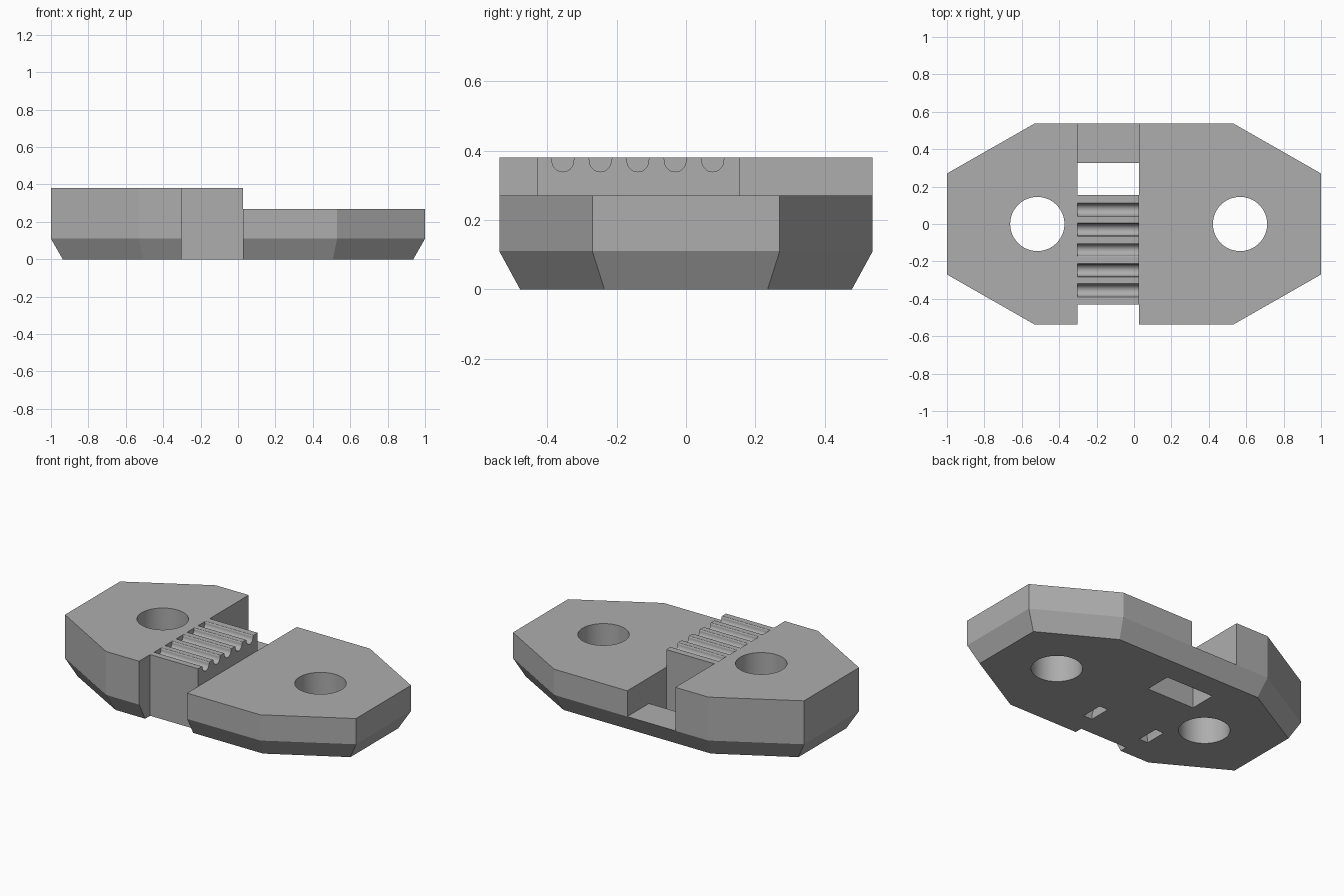
import bpy, bmesh
from math import sin, cos, pi, radians

if "Cube" in bpy.data.objects:
    bpy.data.objects.remove(bpy.data.objects["Cube"])

grey = bpy.data.materials.new("plain_grey")
grey.use_nodes = True
colour = (0.42, 0.42, 0.42, 1)
grey.diffuse_color = colour
grey.node_tree.nodes["Principled BSDF"].inputs["Base Color"].default_value = colour


def loft(name, rings):
    """Closed solid through rings of 3D points, capped at both ends."""
    bm = bmesh.new()
    loops = [[bm.verts.new(p) for p in ring] for ring in rings]
    n = len(loops[0])
    for a, b in zip(loops, loops[1:]):
        for i in range(n):
            j = (i + 1) % n
            bm.faces.new((a[i], a[j], b[j], b[i]))
    bm.faces.new(loops[0])
    bm.faces.new(loops[-1])
    bmesh.ops.recalc_face_normals(bm, faces=bm.faces)
    mesh = bpy.data.meshes.new(name)
    bm.to_mesh(mesh)
    bm.free()
    mesh.materials.append(grey)
    obj = bpy.data.objects.new(name, mesh)
    bpy.context.collection.objects.link(obj)
    return obj


def arc(cx, cy, r, start, end, n):
    angles = [radians(start + (end - start) * i / n) for i in range(n + 1)]
    return [(cx + r * cos(a), cy + r * sin(a)) for a in angles]


def box(name, x0, x1, y0, y1, z0, z1):
    return loft(name, [[(x0, y0, z), (x1, y0, z), (x1, y1, z), (x0, y1, z)] for z in (z0, z1)])


def outline(ex, ey, cx, cy, z):
    """Stretched octagon with mirrored corners."""
    quarter = [(ex, cy), (cx, ey)]
    half = quarter + [(-x, y) for x, y in reversed(quarter)]
    return [(x, y, z) for x, y in half + [(-x, -y) for x, y in half]]


# Clamp body with a tapered underside
full = (1.0, 0.538, 0.53, 0.27)
clamp = loft("clamp_body", [outline(0.937, 0.478, 0.507, 0.235, 0),
                            outline(*full, 0.11), outline(*full, 0.38)])

gap_left, gap_right = -0.303, 0.027
cutters = [
    # Lower shelf, front notch, rear opening and the space above the rear bridge
    box("shelf_cutter", gap_right, 1.2, -1, 1, 0.27, 0.6),
    box("notch_cutter", gap_left, gap_right, -1, -0.43, -0.2, 0.6),
    box("opening_cutter", gap_left, gap_right, 0.155, 0.325, -0.2, 0.6),
    box("bridge_cutter", gap_left, gap_right, 0.25, 1, 0.11, 0.6),
]

# Bolt holes
for side, x in (("right", -0.517), ("left", 0.567)):
    circle = arc(x, 0, 0.145, 0, 360, 64)[:-1]
    cutters.append(loft(side + "_bolt_cutter", [[(p, q, z) for p, q in circle] for z in (-0.2, 0.6)]))

# Belt grooves with rounded lips
for i in range(5):
    y = -0.355 + i * 0.108
    profile = (arc(y - 0.043, 0.37, 0.012, 90, 0, 5) + arc(y, 0.37, 0.031, 180, 360, 20)
               + arc(y + 0.043, 0.37, 0.012, 180, 90, 5)
               + [(y + 0.043, 0.45), (y - 0.043, 0.45)])
    cutters.append(loft("groove_cutter", [[(x, p, q) for p, q in profile]
                                          for x in (gap_left, gap_right + 0.02)]))

# Arched tie channel opening on the underside
middle = -0.125
arch = ([(middle + 0.235, -0.1)] + arc(middle, 0, 0.235, 0, 180, 32)
        + [(middle - 0.235, -0.1), (middle - 0.175, -0.1)]
        + arc(middle, 0, 0.175, 180, 0, 32) + [(middle + 0.175, -0.1)])
cutters.append(loft("tie_channel_cutter", [[(p, y, q) for p, q in arch] for y in (-0.31, -0.17)]))

# Cut everything from the body
for cutter in cutters:
    cutter.hide_render = True
    cutter.hide_viewport = True
    mod = clamp.modifiers.new(cutter.name, "BOOLEAN")
    mod.operation = "DIFFERENCE"
    mod.solver = "EXACT"
    mod.object = cutter

bpy.context.view_layer.objects.active = clamp
clamp.select_set(True)
for mod in list(clamp.modifiers):
    bpy.ops.object.modifier_apply(modifier=mod.name)
for cutter in cutters:
    bpy.data.objects.remove(cutter)

# Smooth only the curved walls
bpy.ops.object.shade_smooth_by_angle(angle=radians(25))
